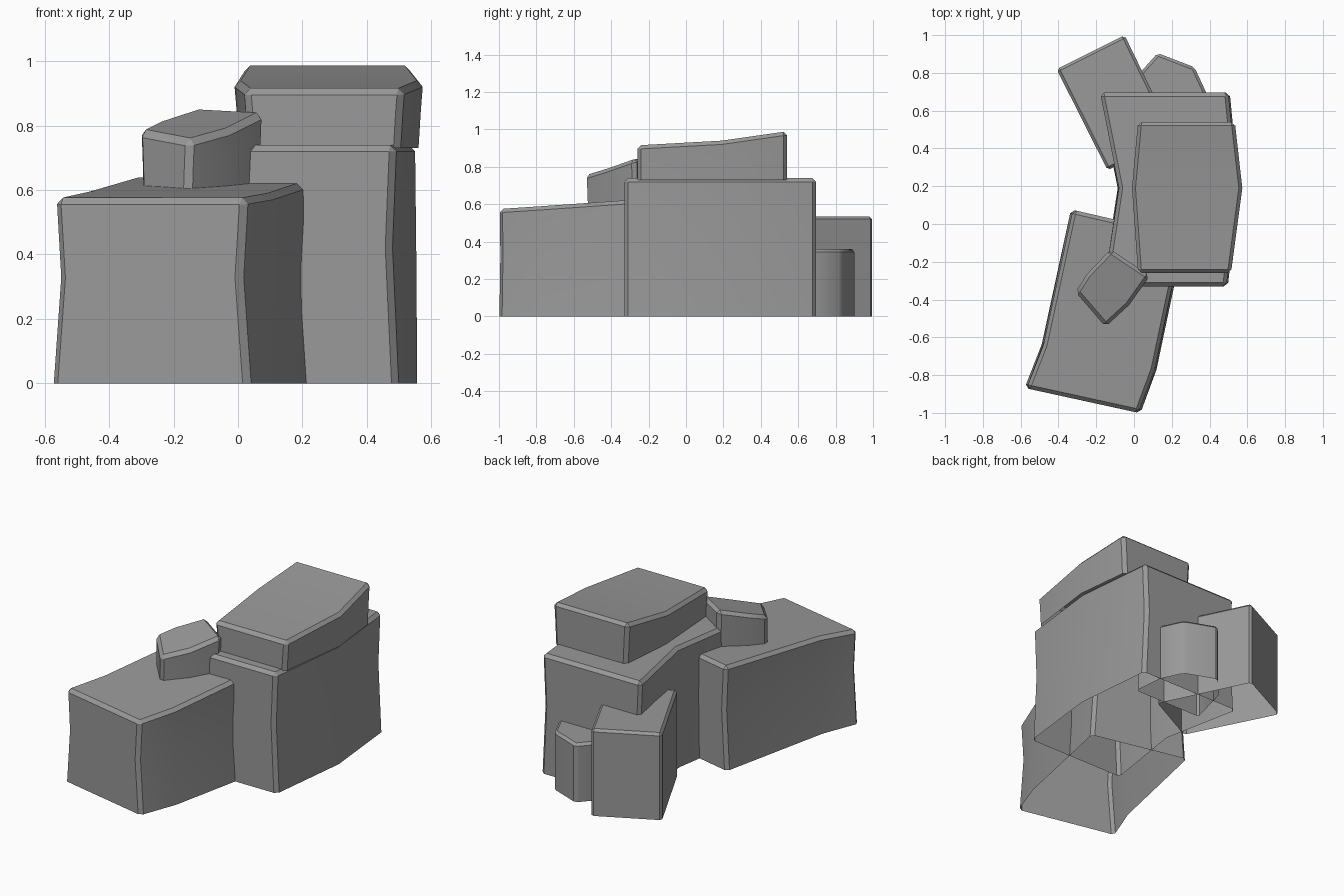
import bpy, bmesh, math

if "Cube" in bpy.data.objects:
    bpy.data.objects.remove(bpy.data.objects["Cube"])

stone = bpy.data.materials.new("grey stone")
stone.diffuse_color = (0.32, 0.32, 0.32, 1)
stone.use_nodes = True
stone.node_tree.nodes["Principled BSDF"].inputs["Base Color"].default_value = stone.diffuse_color


def block(name, left, right, base=0.0, waist=1.0, foot=1.0, bevel=0.02):
    """Bottomless block: left/right hold top points (x, y, z) from front to back."""
    bm = bmesh.new()
    n = len(left)

    def ring(end_scale, mid_scale, t):
        rows = []
        for i, (l, r) in enumerate(zip(left, right)):
            s = end_scale if i in (0, n - 1) else mid_scale
            row = []
            for p, q in ((l, r), (r, l)):
                cx, cy = (p[0] + q[0]) / 2, (p[1] + q[1]) / 2
                row.append(bm.verts.new((cx + (p[0] - cx) * s, cy + (p[1] - cy) * s,
                                         base + (p[2] - base) * t)))
            rows.append(row)
        loop = [r[0] for r in rows] + [r[1] for r in reversed(rows)]
        return rows, loop

    top_rows, top = ring(1, 1, 1)
    _, mid = ring(waist, (1 + foot) / 2, 0.57)
    _, low = ring(foot, foot, 0)
    for upper, lower in ((top, mid), (mid, low)):
        for i in range(len(upper)):
            j = (i + 1) % len(upper)
            bm.faces.new((upper[i], upper[j], lower[j], lower[i]))
    for a, b in zip(top_rows, top_rows[1:]):
        bm.faces.new((a[0], a[1], b[1], b[0]))
    bmesh.ops.recalc_face_normals(bm, faces=bm.faces)
    if sum(f.normal.z for f in bm.faces if abs(f.normal.z) > 0.7) < 0:
        bmesh.ops.reverse_faces(bm, faces=bm.faces)
    # chamfer the rim and the corner edges
    sharp = [e for e in bm.edges if len(e.link_faces) == 2
             and e.calc_face_angle() > math.radians(40)]
    bmesh.ops.bevel(bm, geom=sharp, offset=bevel, segments=1, affect='EDGES')
    me = bpy.data.meshes.new(name)
    bm.to_mesh(me)
    bm.free()
    me.materials.append(stone)
    ob = bpy.data.objects.new(name, me)
    bpy.context.collection.objects.link(ob)
    bpy.context.view_layer.objects.active = ob
    ob.select_set(True)
    bpy.ops.object.shade_smooth_by_angle(angle=math.radians(30))
    ob.select_set(False)


# low block at the front
block("front_block",
      [(-0.57, -0.87, 0.575), (-0.48, -0.64, 0.595), (-0.325, 0.075, 0.64)],
      [(0.025, -1.0, 0.575), (0.11, -0.77, 0.59), (0.26, -0.06, 0.64)],
      waist=0.95, foot=1.03)

# large curved body
block("main_block",
      [(-0.16, -0.33, 0.74), (-0.08, 0.19, 0.74), (-0.18, 0.695, 0.74)],
      [(0.49, -0.33, 0.74), (0.55, 0.19, 0.74), (0.50, 0.695, 0.74)],
      waist=0.96, foot=1.02)

# slanted slab on top of the body
block("top_block",
      [(0.02, -0.26, 0.915), (-0.012, 0.19, 0.94), (0.02, 0.54, 0.99)],
      [(0.515, -0.26, 0.915), (0.575, 0.19, 0.94), (0.535, 0.54, 0.99)],
      base=0.73, waist=0.975, foot=0.95)

# small tilted boulder resting on the front block
block("small_boulder",
      [(-0.31, -0.36, 0.785), (-0.25, -0.265, 0.815), (-0.125, -0.135, 0.855)],
      [(-0.15, -0.545, 0.755), (-0.025, -0.43, 0.79), (0.085, -0.275, 0.845)],
      base=0.58, waist=0.96, foot=0.92)

# stepped blocks at the back
block("back_block",
      [(-0.14, 0.285, 0.535), (-0.41, 0.82, 0.535)],
      [(0.21, 0.465, 0.535), (-0.05, 1.0, 0.535)], bevel=0.015)
block("back_step",
      [(-0.07, 0.5, 0.36), (0.0, 0.765, 0.36), (0.125, 0.905, 0.36)],
      [(0.40, 0.5, 0.36), (0.385, 0.69, 0.36), (0.32, 0.83, 0.36)], bevel=0.015)
